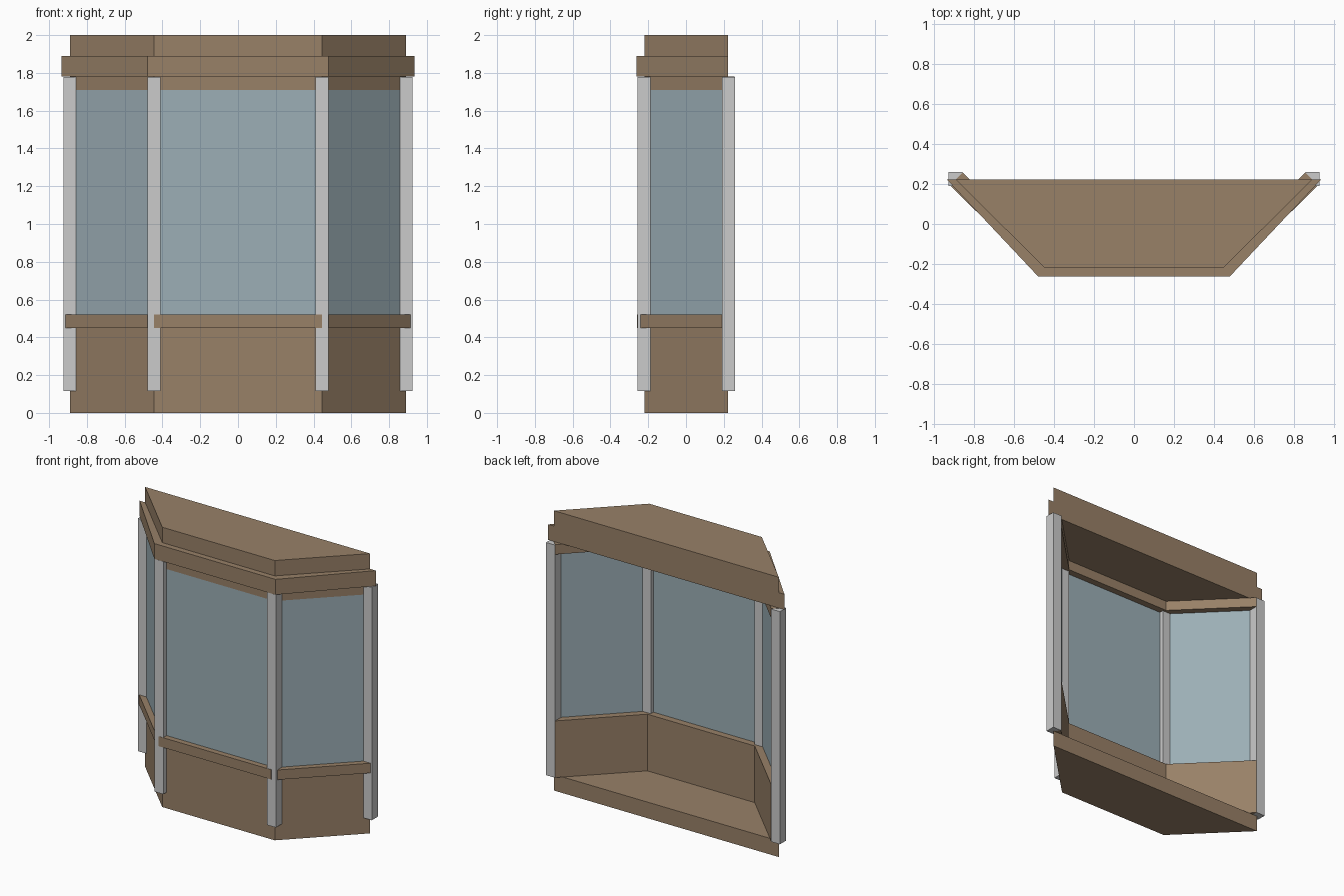
import bpy, bmesh
from mathutils import Vector

if "Cube" in bpy.data.objects:
    bpy.data.objects.remove(bpy.data.objects["Cube"])


def material(name, rgb):
    m = bpy.data.materials.new(name)
    m.diffuse_color = (*rgb, 1)
    m.use_nodes = True
    m.node_tree.nodes["Principled BSDF"].inputs["Base Color"].default_value = m.diffuse_color
    return m


WOOD = material("brown_wood", (0.315, 0.218, 0.137))
GLASS = material("blue_glass", (0.332, 0.426, 0.466))

# Bay footprint: back left, front left, front right, back right
PLAN = [Vector(p) for p in ((-0.89, 0.222), (-0.445, -0.22), (0.445, -0.22), (0.89, 0.222))]


def prism(name, outline, z0, z1, mat=None):
    """Extrude a plan outline between two heights."""
    bm = bmesh.new()
    low = [bm.verts.new((x, y, z0)) for x, y in outline]
    high = [bm.verts.new((x, y, z1)) for x, y in outline]
    n = len(low)
    bm.faces.new(low[::-1])
    bm.faces.new(high)
    for i in range(n):
        j = (i + 1) % n
        bm.faces.new((low[i], low[j], high[j], high[i]))
    bmesh.ops.recalc_face_normals(bm, faces=bm.faces)
    me = bpy.data.meshes.new(name)
    bm.to_mesh(me)
    bm.free()
    ob = bpy.data.objects.new(name, me)
    bpy.context.collection.objects.link(ob)
    if mat:
        me.materials.append(mat)
    return ob


def rail(name, a, b, out, inward, z0, z1, mat):
    """Straight bar along one side of the bay, set off outward and inward."""
    d = (b - a).normalized()
    n = Vector((d.y, -d.x))
    prism(name, [a + n * out, b + n * out, b - n * inward, a - n * inward], z0, z1, mat)


# Floor slab, cornice and roof slab
prism("floor_slab", PLAN, 0, 0.115, WOOD)
prism("cornice", [(-0.934, 0.222), (-0.479, -0.261), (0.479, -0.261), (0.934, 0.222)], 1.78, 1.89, WOOD)
prism("roof_slab", PLAN, 1.89, 2.0, WOOD)

# Three sides: low wall, sill, glass pane and head rail
for side, a, b in zip(("left", "front", "right"), PLAN, PLAN[1:]):
    rail(side + "_low_wall", a, b, 0, 0.05, 0.115, 0.45, WOOD)
    rail(side + "_sill", a, b, 0.04, 0.05, 0.45, 0.52, WOOD)
    rail(side + "_glass", a, b, 0, 0.002, 0.52, 1.71, GLASS)
    rail(side + "_head_rail", a, b, 0, 0.05, 1.71, 1.78, WOOD)

# Square corner posts
R = 0.035
for name, p in zip(("back_left", "front_left", "front_right", "back_right"), PLAN):
    y = p.y + (0.003 if p.y > 0 else -0.003)
    prism(name + "_post", [(p.x - R, y - R), (p.x + R, y - R), (p.x + R, y + R), (p.x - R, y + R)],
          0.115, 1.778)
